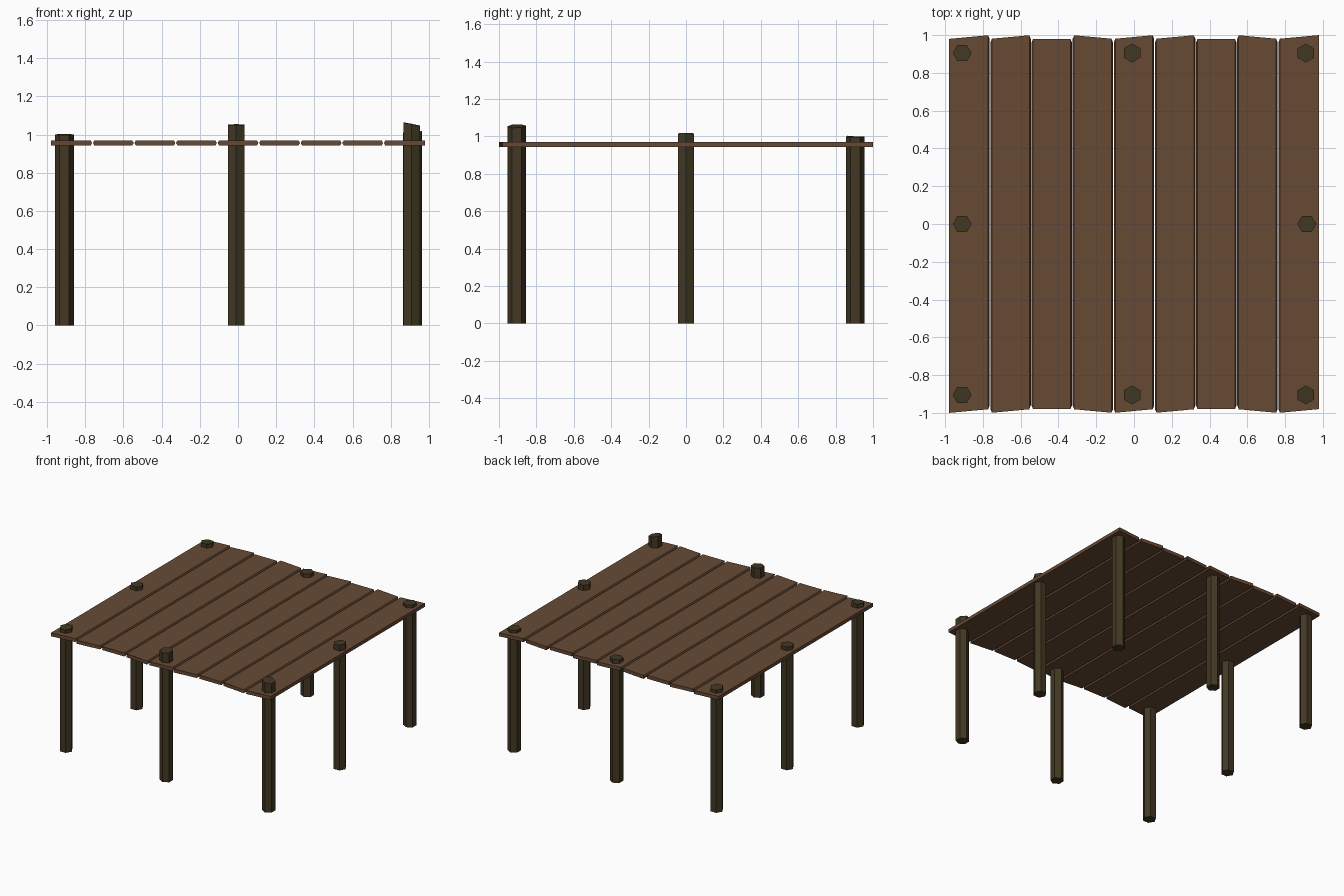
import bpy, bmesh, math

cube = bpy.data.objects.get("Cube")
if cube:
    bpy.data.objects.remove(cube, do_unlink=True)


def material(name, rgb):
    m = bpy.data.materials.new(name)
    m.use_nodes = True
    m.diffuse_color = (*rgb, 1)
    bsdf = m.node_tree.nodes["Principled BSDF"]
    bsdf.inputs["Base Color"].default_value = (*rgb, 1)
    bsdf.inputs["Roughness"].default_value = 0.9
    return m


PLANK = material("brown plank wood", (0.135, 0.068, 0.036))
POST = material("dark post wood", (0.054, 0.039, 0.017))


def add_object(name, bm, mat):
    bmesh.ops.recalc_face_normals(bm, faces=bm.faces)
    mesh = bpy.data.meshes.new(name)
    bm.to_mesh(mesh)
    bm.free()
    mesh.materials.append(mat)
    ob = bpy.data.objects.new(name, mesh)
    bpy.context.collection.objects.link(ob)


def loft(bm, a, b):
    """Join two matching rings of points into a closed prism."""
    ra, rb = ([bm.verts.new(p) for p in ring] for ring in (a, b))
    n = len(ra)
    for i in range(n):
        j = (i + 1) % n
        bm.faces.new((ra[i], ra[j], rb[j], rb[i]))
    bm.faces.new(ra)
    bmesh.ops.triangulate(bm, faces=[bm.faces.new(rb)])


# Deck planks: chamfered long edges, ends cut at varying slants
Z0, Z1, CH = 0.942, 0.97, 0.01
COUNT = 9
WIDTH = 1.96 / COUNT
SLANTS = [1, 1, 0, -1]

for i in range(COUNT):
    x0 = -0.98 + i * WIDTH
    x1 = x0 + WIDTH
    mid = (Z0 + Z1) / 2
    cl = 0 if i == 0 else CH
    cr = 0 if i == COUNT - 1 else CH
    section = [(x0 + cl, Z0), (x1 - cr, Z0), (x1 - cr * 0.2, mid),
               (x1 - cr, Z1), (x0 + cl, Z1), (x0 + cl * 0.2, mid)]
    slant = SLANTS[i % 4]

    def end(side):
        ring = []
        for x, z in section:
            t = 2 * (x - x0) / WIDTH - 1
            y = side * (0.99 if slant else 0.98) + slant * 0.01 * t
            # pull the chamfered side edges back at the plank ends
            if z == mid and 0 < abs(t) and ((t < 0 and cl) or (t > 0 and cr)):
                y -= side * 0.02
            ring.append((x, y, z))
        return ring

    bm = bmesh.new()
    loft(bm, end(-1), end(1))
    add_object(f"plank_{i + 1}", bm, PLANK)

# Hexagonal posts: name, x, y, top height, turn, top tilt along x and y
POSTS = [
    ("front_right_post", -0.91, -0.905, 1.0, 0, 0.0, 0.08),
    ("middle_right_post", -0.91, 0.0, 1.0, 0, 0.0, 0.0),
    ("back_right_post", -0.91, 0.905, 1.0, 0, 0.0, -0.08),
    ("front_middle_post", -0.01, -0.905, 1.052, 30, 0.0, 0.05),
    ("back_middle_post", -0.01, 0.905, 1.0, 30, 0.0, 0.0),
    ("front_left_post", 0.91, -0.905, 1.055, 30, -0.2, 0.03),
    ("middle_left_post", 0.915, 0.0, 1.015, 0, 0.06, 0.0),
    ("back_left_post", 0.91, 0.905, 0.993, 30, 0.0, 0.0),
]
for name, px, py, top, turn, tx, ty in POSTS:
    offsets = [(0.05 * math.cos(a), 0.05 * math.sin(a))
               for a in (math.radians(turn + 60 * k) for k in range(6))]
    bm = bmesh.new()
    loft(bm, [(px + x, py + y, 0) for x, y in offsets],
         [(px + x, py + y, top + tx * x + ty * y) for x, y in offsets])
    add_object(name, bm, POST)
